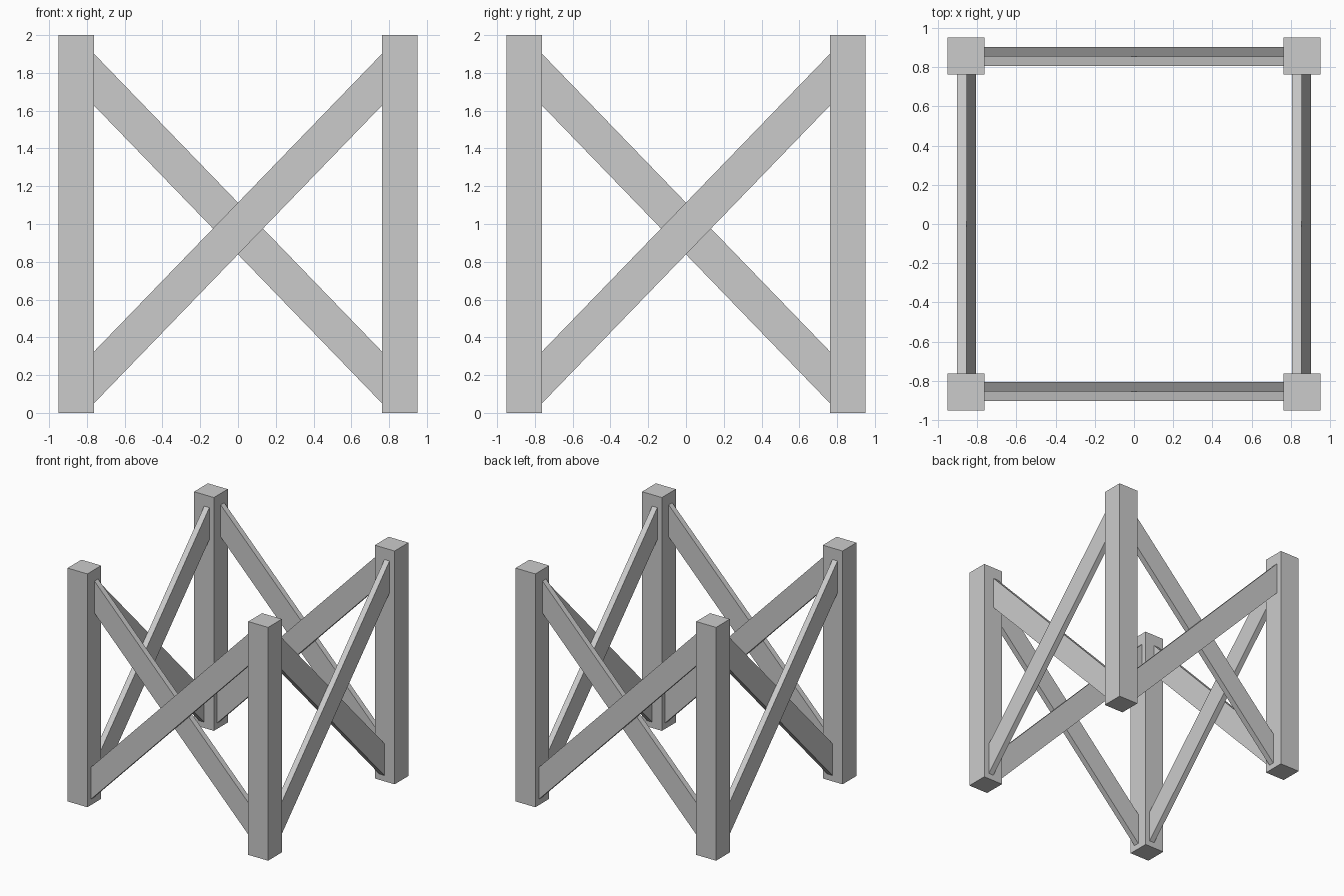
import bpy, bmesh
from math import pi
from mathutils import Matrix

if "Cube" in bpy.data.objects:
    bpy.data.objects.remove(bpy.data.objects["Cube"])

OUT, IN = 0.951, 0.763          # outer and inner faces of the posts
Y_OUT, Y_MID, Y_IN = -0.903, -0.855, -0.806   # layers of the crossed braces


def prism(name, profile, y0, y1, turn):
    """Extrude an xz profile from y0 to y1, then turn it about z."""
    bm = bmesh.new()
    face = bm.faces.new([bm.verts.new((x, y0, z)) for x, z in profile])
    ext = bmesh.ops.extrude_face_region(bm, geom=[face])["geom"]
    verts = [v for v in ext if isinstance(v, bmesh.types.BMVert)]
    bmesh.ops.translate(bm, verts=verts, vec=(0, y1 - y0, 0))
    bmesh.ops.recalc_face_normals(bm, faces=bm.faces)
    bm.transform(Matrix.Rotation(turn, 4, 'Z'))
    mesh = bpy.data.meshes.new(name)
    bm.to_mesh(mesh)
    bm.free()
    obj = bpy.data.objects.new(name, mesh)
    bpy.context.collection.objects.link(obj)
    return obj


post = [(-OUT, 0), (-IN, 0), (-IN, 2), (-OUT, 2)]
rising = [(-IN, 0.05), (IN, 1.628), (IN, 1.902), (-IN, 0.324)]
falling = [(-x, z) for x, z in rising]

# Each side is the front side turned by a quarter
for i, side in enumerate(["front", "right", "back", "left"]):
    turn = i * pi / 2
    prism(side + "_corner_post", post, -OUT, -IN, turn)
    prism(side + "_outer_brace", rising, Y_OUT, Y_MID, turn)
    prism(side + "_inner_brace", falling, Y_MID, Y_IN, turn)
